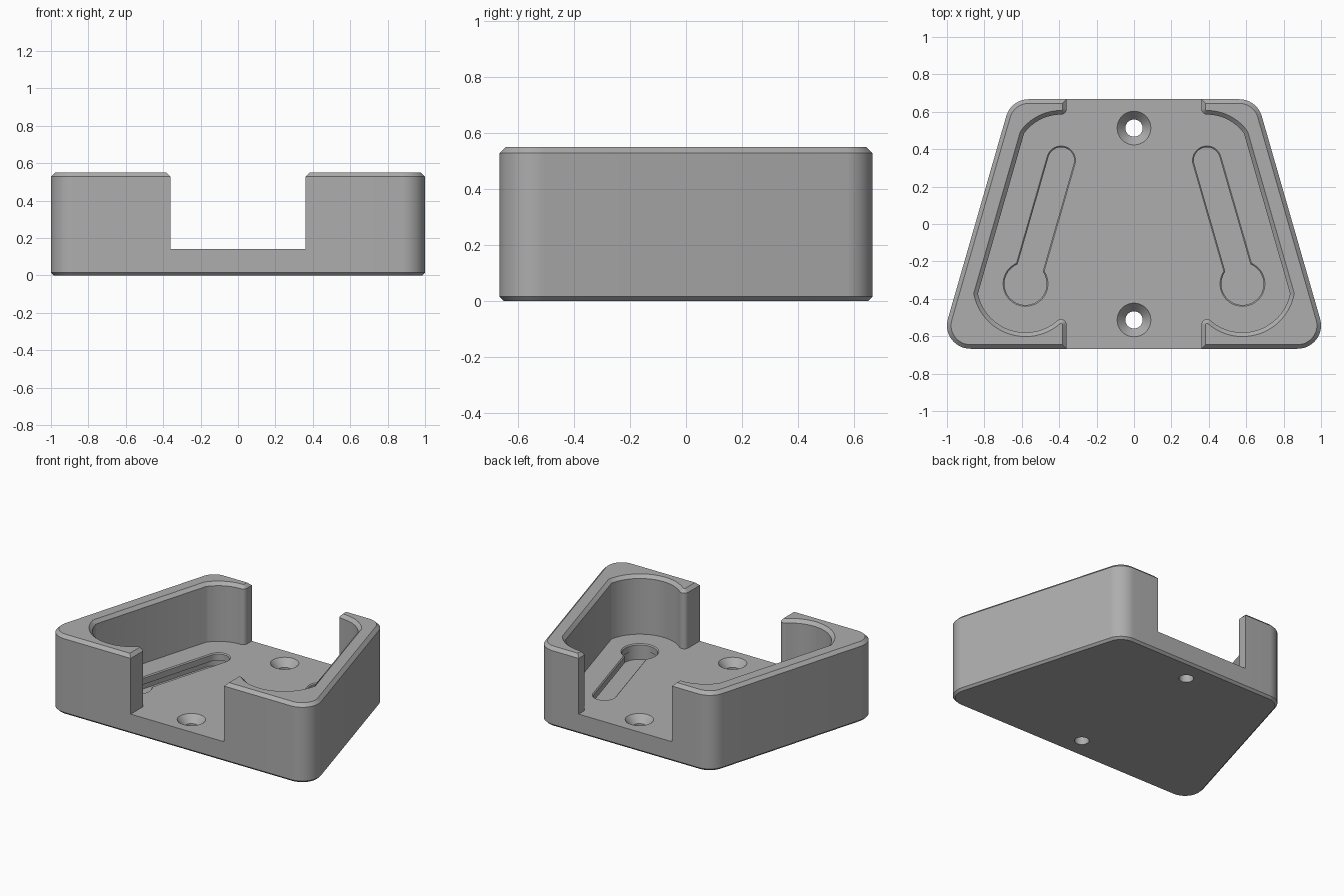
import bpy, bmesh, math
from mathutils import Vector

if "Cube" in bpy.data.objects:
    bpy.data.objects.remove(bpy.data.objects["Cube"])

SLOPE = 16.1                               # outward direction of slanted sides, degrees
HEIGHT, FLOOR, CHAMFER = 0.55, 0.14, 0.022
HEAD, TAIL = (0.58, -0.32), (0.39, 0.34)   # keyhole centres
bm = bmesh.new()


def arc(centre, r, a0, a1, n=14):
    """Points along an arc, angles in degrees."""
    out = []
    for i in range(n + 1):
        a = math.radians(a0 + (a1 - a0) * i / n)
        out.append((centre[0] + r * math.cos(a), centre[1] + r * math.sin(a)))
    return out


def flip(points):
    return [(-x, y) for x, y in reversed(points)]


def offset(points, d):
    """Grow a counter-clockwise outline by d."""
    pts = [Vector(p) for p in points]
    out = []
    for i, p in enumerate(pts):
        e0 = (p - pts[i - 1]).normalized()
        e1 = (pts[(i + 1) % len(pts)] - p).normalized()
        n0, n1 = Vector((e0.y, -e0.x)), Vector((e1.y, -e1.x))
        out.append(p + (n0 + n1) * (d / (1 + n0.dot(n1))))
    return out


def ring(outline, z, d=0.0):
    return [bm.verts.new((p.x, p.y, z)) for p in offset(outline, d)]


def sides(outline, layers):
    """Skin through (z, growth) layers; returns the rings."""
    rings = [ring(outline, z, d) for z, d in layers]
    n = len(outline)
    for a, b in zip(rings, rings[1:]):
        for i in range(n):
            j = (i + 1) % n
            bm.faces.new((a[i], a[j], b[j], b[i]))
    return rings


def fill(*loops):
    """Flat face inside the first loop, with the other loops as holes."""
    edges = []
    for loop in loops:
        for a, b in zip(loop, loop[1:] + loop[:1]):
            edges.append(bm.edges.get((a, b)) or bm.edges.new((a, b)))
    bmesh.ops.triangle_fill(bm, use_beauty=True, use_dissolve=False,
                            edges=edges, normal=(0, 0, 1))


# Right halves of the outer outline and the pocket, front to back
outer_half = ([(0.36, -0.667)] + arc((0.875, -0.542), 0.125, -90, SLOPE)
              + arc((0.563, 0.542), 0.125, SLOPE, 90) + [(0.36, 0.667)])
pocket_half = ([(0.36, -0.667)]
               + arc((0.39, -0.539), 0.03, 180, 49.1, 10)
               + arc(HEAD, 0.26, -130.9, -11.7, 24)[1:]
               + arc(TAIL, 0.245, 36.2, 90, 14)
               + arc((0.39, 0.615), 0.03, 270, 180, 10)[1:]
               + [(0.36, 0.667)])
outer = outer_half + flip(outer_half)
pocket = pocket_half + flip(pocket_half)
wall = outer_half + pocket_half[-2:0:-1]

# Base sides with a small bottom chamfer
base = sides(outer, [(0, -0.015), (0.015, 0), (FLOOR, 0)])

# Two C-shaped walls with chamfered rims
for shape in (wall, flip(wall)):
    rim = sides(shape, [(FLOOR, 0), (HEIGHT - CHAMFER, 0), (HEIGHT, -CHAMFER)])
    fill(rim[-1])

# Countersunk screw holes
top_holes, bottom_holes = [], []
for y in (-0.513, 0.513):
    hole = sides(arc((0, y), 0.046, 0, 360, 40)[:-1],
                 [(FLOOR, 0.044), (0.09, 0), (0, 0)])
    top_holes.append(hole[0])
    bottom_holes.append(hole[-1])

# Keyhole slots with a wider undercut below the lip
half = math.degrees(math.asin(0.07 / 0.113))
axis = SLOPE + 90
keyhole = (arc(HEAD, 0.113, axis + half, axis + 360 - half, 36)
           + arc(TAIL, 0.07, SLOPE, SLOPE + 180, 24))
undercut = (arc(HEAD, 0.12, SLOPE + 180, SLOPE + 360, 24)
            + arc(TAIL, 0.12, SLOPE, SLOPE + 180, 24))
for lip_shape, cut_shape in ((keyhole, undercut), (flip(keyhole), flip(undercut))):
    lip = sides(lip_shape, [(FLOOR, 0.007), (FLOOR - 0.007, 0), (0.09, 0)])
    cavity = sides(cut_shape, [(0.09, 0), (0.03, 0)])
    fill(cavity[0], lip[-1])
    fill(cavity[-1])
    top_holes.append(lip[0])

# Pocket floor and underside
fill(ring(pocket, FLOOR), *top_holes)
fill(base[0], *bottom_holes)

# Weld the parts, smooth the curves and keep the creases sharp
bmesh.ops.remove_doubles(bm, verts=bm.verts[:], dist=0.00005)
bmesh.ops.recalc_face_normals(bm, faces=bm.faces[:])
for f in bm.faces:
    f.smooth = True
for e in bm.edges:
    e.smooth = len(e.link_faces) == 2 and e.calc_face_angle(0) < math.radians(30)

mesh = bpy.data.meshes.new("holder_body")
bm.to_mesh(mesh)
bm.free()
grey = bpy.data.materials.new("grey_plastic")
grey.diffuse_color = (0.42, 0.42, 0.42, 1)
grey.use_nodes = True
grey.node_tree.nodes["Principled BSDF"].inputs["Base Color"].default_value = grey.diffuse_color
mesh.materials.append(grey)
body = bpy.data.objects.new("holder_body", mesh)
bpy.context.scene.collection.objects.link(body)
